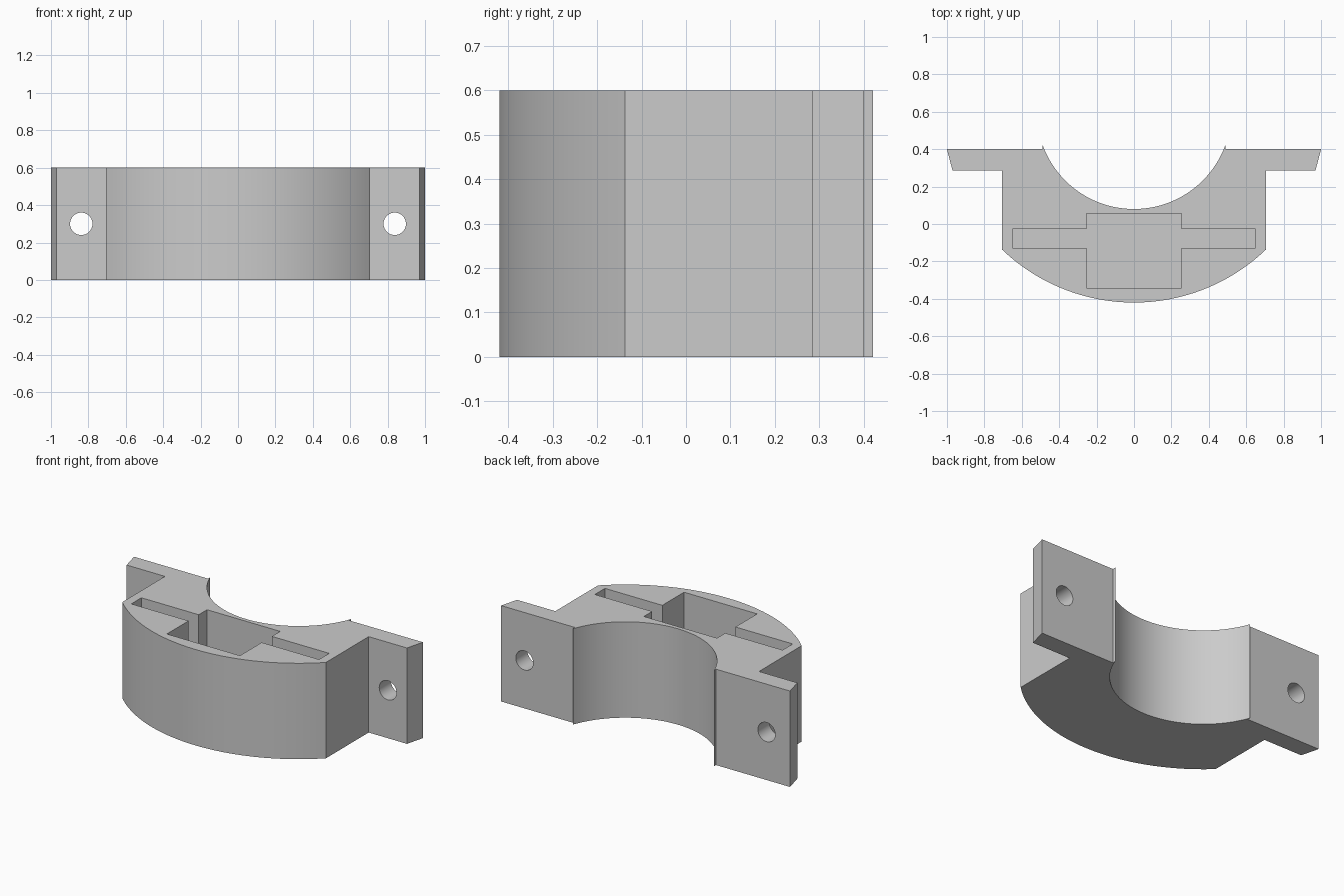
import bpy, bmesh
from math import sin, cos, asin, radians
from mathutils import Matrix

cube = bpy.data.objects.get("Cube")
if cube:
    bpy.data.objects.remove(cube, do_unlink=True)

HEIGHT, FLOOR = 0.6, 0.1
CENTRE_Y, OUTER_R, BORE_R = 0.6, 1.02, 0.52

grey = bpy.data.materials.new("plain grey")
grey.use_nodes = True
colour = (0.6, 0.6, 0.6, 1)
grey.diffuse_color = colour
grey.node_tree.nodes["Principled BSDF"].inputs["Base Color"].default_value = colour


def add_object(name, bm):
    bmesh.ops.recalc_face_normals(bm, faces=bm.faces)
    mesh = bpy.data.meshes.new(name)
    bm.to_mesh(mesh)
    bm.free()
    mesh.materials.append(grey)
    ob = bpy.data.objects.new(name, mesh)
    bpy.context.collection.objects.link(ob)
    return ob


def prism(name, outline, z0, z1):
    bm = bmesh.new()
    face = bm.faces.new([bm.verts.new((x, y, z0)) for x, y in outline])
    ext = bmesh.ops.extrude_face_region(bm, geom=[face])
    tops = [v for v in ext["geom"] if isinstance(v, bmesh.types.BMVert)]
    bmesh.ops.translate(bm, verts=tops, vec=(0, 0, z1 - z0))
    return add_object(name, bm)


def arc(radius, half_width, steps):
    """Lower arc about the bore axis, from +half_width to -half_width."""
    a = asin(half_width / radius)
    angles = [a - 2 * a * i / steps for i in range(steps + 1)]
    return [(radius * sin(t), CENTRE_Y - radius * cos(t)) for t in angles]


def mirrored(half):
    return half + [(-x, y) for x, y in reversed(half)]


# Clamp body: curved front, stepped flanges and half-round bore
side, tip = 0.705, 0.488
flange_front, flange_back = 0.285, 0.4
rim_x = lambda y: (OUTER_R ** 2 - (CENTRE_Y - y) ** 2) ** 0.5
flange = [(side, flange_front), (rim_x(flange_front), flange_front),
          (rim_x(flange_back), flange_back), (tip, flange_back)]
outline = arc(OUTER_R, side, 48)
outline += [(-x, y) for x, y in flange]
outline += reversed(arc(BORE_R, tip, 48))
outline += reversed(flange)
body = prism("clamp_body", outline, 0, HEIGHT)

# Cross-shaped blind pocket in the top
pocket = prism("pocket_cutter", mirrored([
    (0.253, -0.342), (0.253, -0.127), (0.65, -0.127),
    (0.65, -0.027), (0.253, -0.027), (0.253, 0.055)]), FLOOR, HEIGHT + 0.1)
cutters = [pocket]

# Bolt holes through the flanges
for label, x in (("left", 0.838), ("right", -0.838)):
    bm = bmesh.new()
    bmesh.ops.create_cone(
        bm, cap_ends=True, segments=40, radius1=0.06, radius2=0.06, depth=0.4,
        matrix=Matrix.Translation((x, 0.34, HEIGHT / 2)) @ Matrix.Rotation(radians(90), 4, "X"))
    cutters.append(add_object(label + "_hole_cutter", bm))

# Cut, then discard the cutters
bpy.context.view_layer.objects.active = body
for cutter in cutters:
    cutter.hide_render = True
    mod = body.modifiers.new(cutter.name, "BOOLEAN")
    mod.operation, mod.solver, mod.object = "DIFFERENCE", "EXACT", cutter
    bpy.ops.object.modifier_apply(modifier=mod.name)
    bpy.data.objects.remove(cutter, do_unlink=True)

bpy.ops.object.select_all(action="DESELECT")
body.select_set(True)
bpy.ops.object.shade_smooth_by_angle(angle=radians(30))
